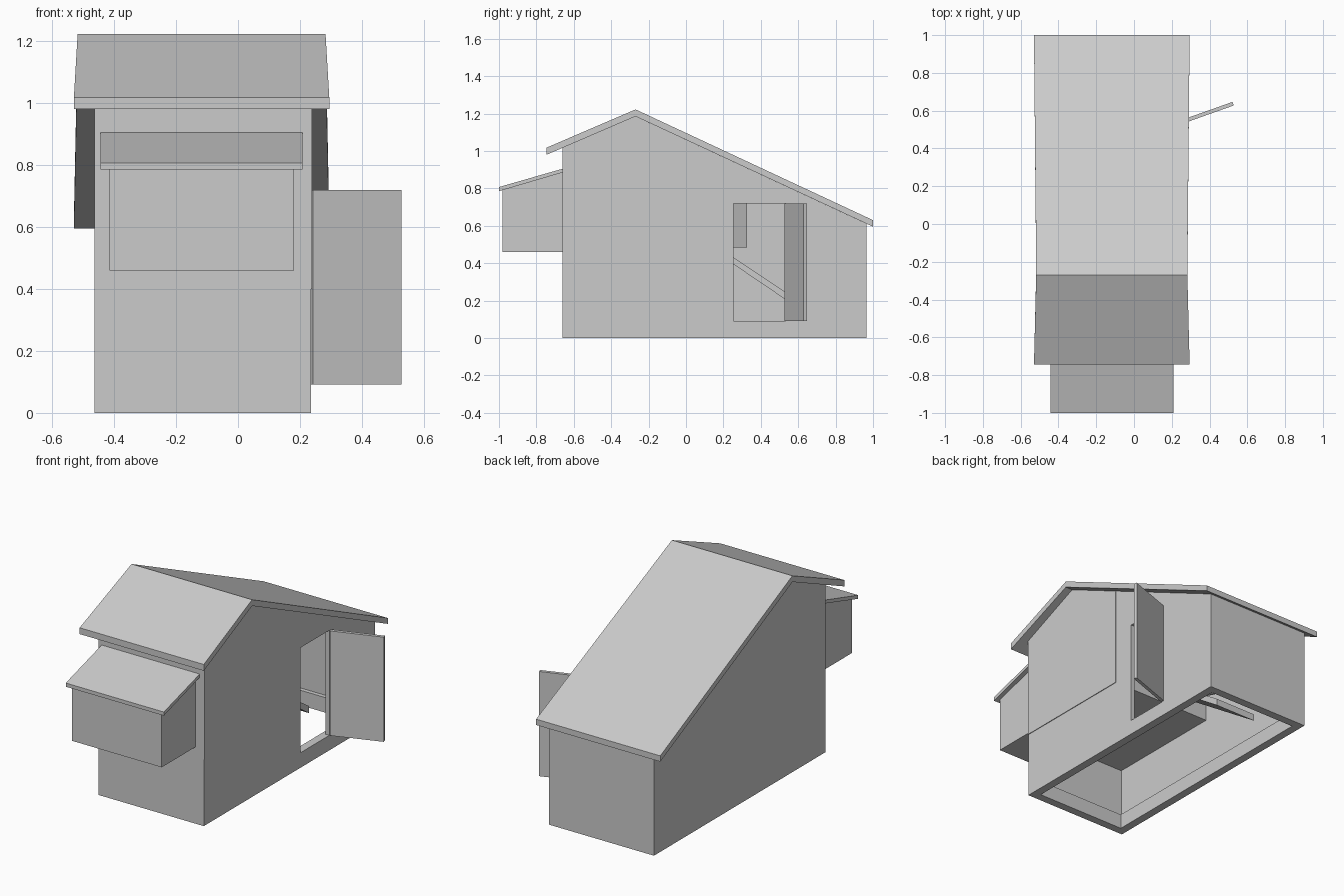
import bpy, bmesh
from mathutils import Matrix, Vector
from math import atan2

if "Cube" in bpy.data.objects:
    bpy.data.objects.remove(bpy.data.objects["Cube"])


def prism(name, profile, x0, x1):
    """Extrude a closed (y, z) profile from x0 to x1."""
    bm = bmesh.new()
    face = bm.faces.new([bm.verts.new((x0, y, z)) for y, z in profile])
    ext = bmesh.ops.extrude_face_region(bm, geom=[face])
    moved = [g for g in ext["geom"] if isinstance(g, bmesh.types.BMVert)]
    bmesh.ops.translate(bm, verts=moved, vec=(x1 - x0, 0, 0))
    bmesh.ops.recalc_face_normals(bm, faces=bm.faces)
    mesh = bpy.data.meshes.new(name)
    bm.to_mesh(mesh)
    bm.free()
    ob = bpy.data.objects.new(name, mesh)
    bpy.context.collection.objects.link(ob)
    return ob


def box(name, x0, x1, y0, y1, z0, z1):
    return prism(name, [(y0, z0), (y1, z0), (y1, z1), (y0, z1)], x0, x1)


def leaf(name, hinge, tip, z0, z1, t=0.02):
    """Upright door panel running from hinge to tip in plan."""
    d = Vector(tip) - Vector(hinge)
    ob = box(name, 0, d.length, -t / 2, t / 2, z0, z1)
    ob.matrix_world = Matrix.Translation((*hinge, 0)) @ Matrix.Rotation(atan2(d.y, d.x), 4, 'Z')
    return ob


def cut(ob, cutter):
    cutter.hide_render = True
    cutter.hide_set(True)
    mod = ob.modifiers.new("opening", 'BOOLEAN')
    mod.operation = 'DIFFERENCE'
    mod.solver = 'EXACT'
    mod.object = cutter


XL, XR, T = -0.463, 0.235, 0.025      # outer wall faces and wall thickness
YF, YB, YH = -0.66, 0.965, 0.12       # front, back, end of raised house
CX = -0.1175                          # roof centre line

# Side walls with gable outline
gable = [(YF, 0), (YB, 0), (YB, 0.611), (-0.27, 1.185), (YF, 1.017)]
prism("left_wall", gable, XL, XL + T)
right_wall = prism("right_wall", gable, XR - T, XR)
cut(right_wall, box("doorway_cutter", XR - 0.1, XR + 0.1, 0.255, 0.53, 0.09, 0.72))

# Raised cladding on the right of the sleeping house
prism("right_cladding", [(YF, 0.4), (YH, 0.4), (YH, 1.0), (-0.27, 1.18), (YF, 1.015)], XR, XR + 0.004)

# Front and back walls
box("front_wall", XL + T, XR - T, YF, YF + T, 0, 1.017)
box("back_wall", XL + T, XR - T, YB - T, YB, 0, 0.611)

# Base frame around the open bottom
for side, x0, x1 in (("left", XL + T, XL + 0.05), ("right", XR - 0.05, XR - T)):
    box(side + "_base_rail", x0, x1, YF + T, YB - T, 0, 0.09)
for side, y0, y1 in (("front", YF + T, YF + 0.05), ("back", YB - 0.05, YB - T)):
    box(side + "_base_rail", XL + 0.05, XR - 0.05, y0, y1, 0, 0.09)

# Raised floor and partition with a small hatch
box("house_floor", XL + T, XR - T, YF + T, YH, 0.4, 0.43)
partition = box("partition", XL + T, XR - T, YH - 0.02, YH, 0.43, 1.0)
cut(partition, box("hatch_cutter", -0.30, -0.025, YH - 0.1, YH + 0.1, 0.485, 0.8))

# Doors standing open
leaf("main_door", (0.238, 0.535), (0.525, 0.637), 0.092, 0.72)
leaf("hatch_door", (-0.30, 0.125), (-0.40, 0.323), 0.485, 0.8, 0.015)

# Ramp from the hatch down to the ground
prism("ramp", [(YH, 0.485), (YH, 0.52), (0.71, 0.127), (0.71, 0.085)], -0.30, -0.025)

# Main roof, slightly narrower at the ridge
roof = prism("roof", [(-0.745, 0.98), (-0.27, 1.185), (1.0, 0.595), (1.0, 0.63),
                      (-0.25, 1.213), (-0.27, 1.222), (-0.745, 1.018)], CX - 0.412, CX + 0.412)
for v in roof.data.vertices:
    if v.co.z > 1.1:
        v.co.x = CX + (v.co.x - CX) * 0.971

# Nest box and its sloping lid
prism("nest_box", [(-0.98, 0.46), (YF, 0.46), (YF, 0.885), (-0.98, 0.791)], -0.415, 0.18)
prism("nest_box_lid", [(-1.0, 0.785), (YF, 0.885), (YF, 0.905), (-1.0, 0.807)], -0.443, 0.208)

# Centre the assembly on x = 0
bpy.context.view_layer.update()
